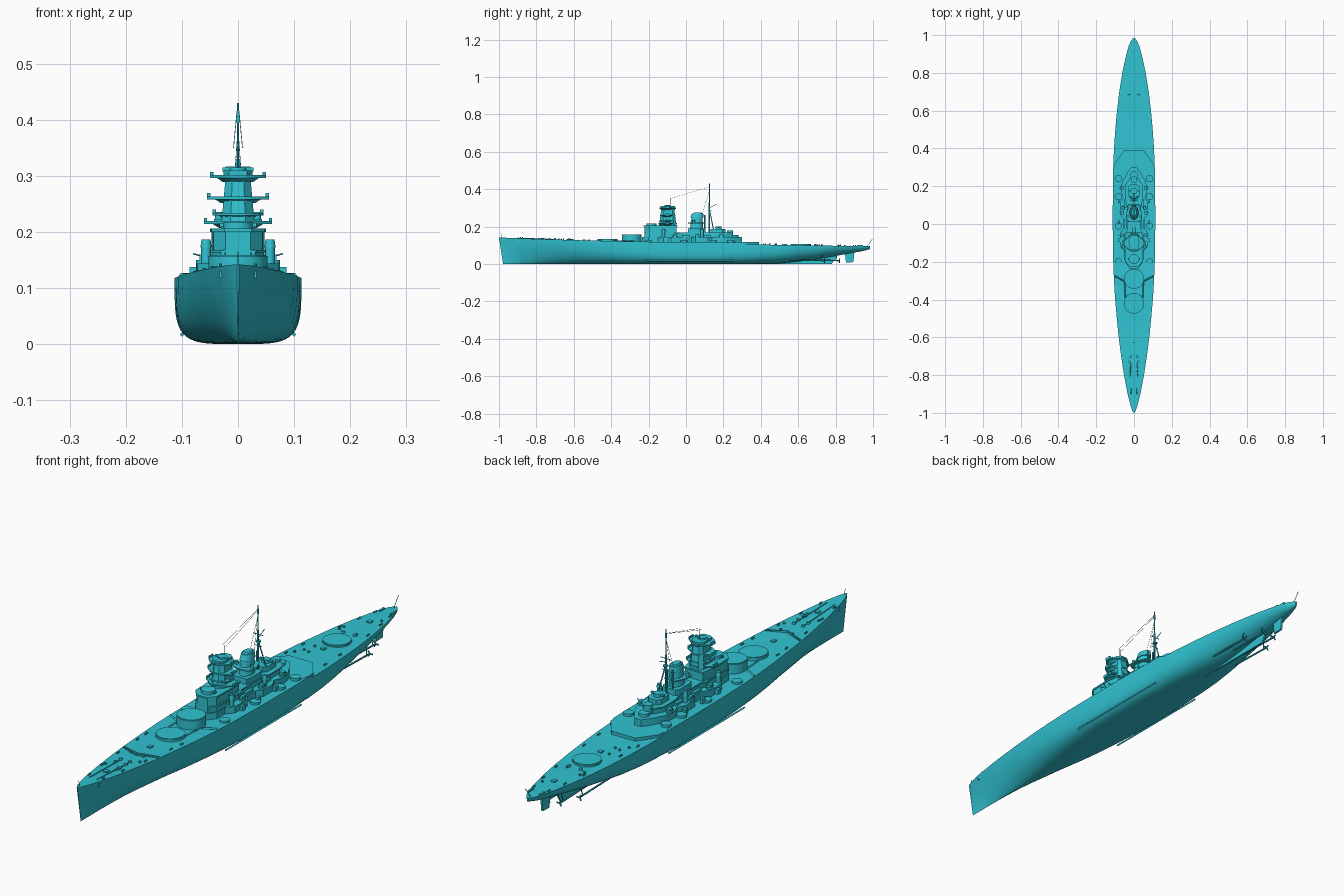
import bpy, bmesh, math, random
from mathutils import Vector

random.seed(4)
paint = bpy.data.materials.new("teal_paint")
paint.diffuse_color = (0.03, 0.55, 0.65, 1)


def finish(name, bm, angle=35):
    bmesh.ops.recalc_face_normals(bm, faces=bm.faces)
    me = bpy.data.meshes.new(name)
    bm.to_mesh(me)
    bm.free()
    for p in me.polygons:
        p.use_smooth = True
    me.set_sharp_from_angle(angle=math.radians(angle))
    me.materials.append(paint)
    ob = bpy.data.objects.new(name, me)
    bpy.context.collection.objects.link(ob)
    return ob


def loft(name, rings, angle=35):
    bm = bmesh.new()
    vs = [[bm.verts.new(p) for p in r] for r in rings]
    n = len(vs[0])
    for a, b in zip(vs, vs[1:]):
        for i in range(n):
            bm.faces.new((a[i], a[(i + 1) % n], b[(i + 1) % n], b[i]))
    bm.faces.new(vs[0])
    bm.faces.new(vs[-1])
    return finish(name, bm, angle)


def prism(name, half, z0, z1, top=1.0, cy=0.0):
    """Mirrored (x, y) half outline, extruded upward with optional taper."""
    pts = half + [(-x, y) for x, y in reversed(half)]
    return loft(name, [[(x, y, z0) for x, y in pts],
                       [(x * top, cy + (y - cy) * top, z1) for x, y in pts]])


def box(name, x, y, z0, sx, sy, h):
    pts = [(-1, -1), (1, -1), (1, 1), (-1, 1)]
    return loft(name, [[(x + a * sx / 2, y + b * sy / 2, z) for a, b in pts] for z in (z0, z0 + h)])


def cyl(name, x, y, z0, r, h, r2=None, n=24, sy=1.0, rake=0.0):
    r2 = r if r2 is None else r2
    return loft(name, [[(x + q * math.cos(2 * math.pi * i / n),
                         y + dy + q * sy * math.sin(2 * math.pi * i / n), z)
                        for i in range(n)] for q, z, dy in ((r, z0, 0), (r2, z0 + h, rake))])


def rod(name, p, q, r=0.0015, n=6):
    p, q = Vector(p), Vector(q)
    rot = (q - p).to_track_quat('Z', 'Y')
    c = [rot @ Vector((r * math.cos(2 * math.pi * i / n), r * math.sin(2 * math.pi * i / n), 0)) for i in range(n)]
    return loft(name, [[p + v for v in c], [q + v for v in c]])


def interp(tab, y):
    for (a, u), (b, v) in zip(tab, tab[1:]):
        if y <= b:
            return u + (v - u) * max(0, (y - a) / (b - a))
    return tab[-1][1]


# Hull lines: deck half width, deck height, bottom height, section fullness
WIDTH = [(-1, .002), (-.985, .010), (-.96, .019), (-.9, .034), (-.8, .053), (-.7, .068), (-.6, .081),
         (-.5, .091), (-.4, .100), (-.3, .106), (-.2, .110), (0, .113), (.2, .112), (.3, .110), (.4, .106),
         (.5, .099), (.6, .090), (.7, .078), (.8, .062), (.88, .045), (.93, .032), (.965, .019), (.985, .004)]
DECK = [(-1, .142), (-.8, .134), (-.6, .128), (-.4, .123), (-.2, .119), (.29, .116), (.31, .106), (.6, .1), (1, .095)]
KEEL = [(-1, 0), (.38, 0), (.5, .004), (.6, .013), (.7, .026), (.8, .043), (.88, .058), (.94, .068), (.985, .08)]
FULL = [(-1, 1), (-.9, 1.2), (-.7, 1.6), (-.5, 2.3), (-.3, 3.4), (-.1, 4.4), (.15, 4.4), (.35, 3.4),
        (.6, 2.2), (.8, 1.9), (.985, 1.8)]


def deck(y):
    return interp(DECK, y)


ys = sorted(set([a for a, _ in WIDTH] + [a for a, _ in DECK[:-1]] + [-.94 + .04 * i for i in range(48)]))
rings = []
for y in ys:
    w, zt, zb, n = (interp(t, y) for t in (WIDTH, DECK, KEEL, FULL))
    half = []
    for k in range(1, 15):
        s = (k / 14) ** 2.2
        rake = .022 * (1 - s) * max(0, (-.8 - y) / .2)
        half.append((w * (1 - (1 - s) ** n) ** (1 / n), y + rake, zb + (zt - zb) * s))
    rake = .022 * max(0, (-.8 - y) / .2)
    rings.append([(-x, b, z) for x, b, z in reversed(half)] + [(0, y + rake, zb)] + half)
loft("hull", rings, 40)
prism("deck_break", [(.098, .24), (.107, .29), (.104, .32), (.052, .39)], .09, .117)

# Stern gear: skeg, rudder, shafts, propellers
loft("skeg", [[(x, .42, .001), (x, .78, .001), (x, .81, .05), (x, .5, .02)] for x in (-.003, .003)])
loft("rudder", [[(x, .855, .008), (x, .895, .01), (x, .9, .062), (x, .85, .062)] for x in (-.004, .004)])
for s in (-1, 1):
    for x, y0, y1 in ((.025, .6, .82), (.055, .5, .74)):
        rod("propeller_shaft", (s * x, y0, .024), (s * x, y1, .018), .0035, 8)
        rod("shaft_strut", (s * x, y1 - .02, .018), (s * x * .9, y1 - .01, .06), .002)
        for k in range(3):
            a = k * 2.094
            rod("propeller_blade", (s * x, y1, .018),
                (s * x + .013 * math.cos(a), y1, .018 + .013 * math.sin(a)), .003)

# Main gun barbettes
for y, r, top in ((-.42, .054, .133), (-.29, .053, .157), (.615, .053, .106)):
    cyl("barbette", 0, y, .08, r, top - .08, n=48)
    cyl("barbette_ring", 0, y, top, r * .94, .002, n=48)

# Deckhouses
prism("deckhouse_lower", [(.022, -.235), (.048, -.2), (.048, -.15), (.072, -.12), (.075, -.05), (.056, -.02),
                          (.056, .03), (.074, .05), (.075, .11), (.058, .14), (.07, .17), (.064, .22),
                          (.036, .27), (.014, .3)], .1, .144)
prism("deckhouse_upper", [(.03, -.22), (.046, -.19), (.046, -.06), (.034, -.04), (.034, .1),
                          (.042, .13), (.042, .2), (.02, .235)], .144, .168)
prism("deckhouse_lip", [(.032, -.222), (.05, -.19), (.05, -.05), (.038, -.035), (.038, .1),
                        (.047, .13), (.047, .205), (.022, .243)], .163, .168)
prism("aft_control_house", [(.018, .13), (.028, .145), (.028, .195), (.016, .21)], .168, .188)
cyl("aft_director", 0, .175, .188, .016, .012)
box("aft_rangefinder", 0, .175, .192, .056, .009, .007)
cyl("aft_platform", 0, .26, .144, .02, .012)
cyl("aft_lower_director", 0, .235, .144, .017, .035)

# Bridge block and tower
prism("bridge_block", [(.022, -.222), (.044, -.195), (.047, -.1), (.04, -.05)], .144, .204)
prism("bridge_roof", [(.024, -.226), (.047, -.197), (.05, -.1), (.042, -.045)], .2, .206)
cyl("conning_tower", 0, -.185, .206, .026, .012)
box("forward_rangefinder", 0, -.185, .209, .066, .009, .007)
prism("tower", [(.014, -.145), (.031, -.125), (.031, -.065), (.018, -.05)], .2, .302, .7, -.098)
for z, w, d in ((.214, .061, .05), (.229, .045, .045), (.258, .055, .042), (.296, .05, .044)):
    outline = [(.014, -.098 - d), (.03, -.1 - d * .75), (w, -.112), (w, -.088), (.028, -.1 + d * .7), (.012, -.098 + d)]
    prism("tower_platform", outline, z, z + .005)
    prism("platform_bracket", [(x * .55, -.098 + (y + .098) * .75) for x, y in outline], z - .007, z, 1.35, -.098)
    for s in (-1, 1):
        box("platform_wing_bulwark", s * (w - .003), -.1, z + .005, .006, .024, .006)
prism("tower_top", [(.016, -.135), (.026, -.12), (.026, -.075), (.014, -.06)], .3, .309)
cyl("main_director", 0, -.1, .309, .015, .006)
box("main_rangefinder", 0, -.1, .308, .056, .008, .007)
rod("tower_pole", (0, -.085, .31), (0, -.085, .352), .0015)

# Funnel with raked cap
cyl("funnel", 0, .055, .16, .027, .088, .021, 32, 1.4, .004)
cyl("funnel_cap", 0, .059, .248, .024, .022, .02, 32, 1.5, .003)
cyl("funnel_mouth", 0, .062, .27, .016, .005, .013, 32, 1.5)
prism("funnel_casing", [(.03, .01), (.036, .03), (.036, .09), (.028, .105)], .16, .19)
prism("searchlight_platform", [(.02, .01), (.043, .025), (.043, .055), (.024, .1)], .218, .223)
for s in (-1, 1):
    cyl("searchlight", s * .034, .04, .223, .007, .012, n=16)
    rod("steam_pipe", (s * .012, .1, .17), (s * .011, .1, .262), .003, 8)

# Main mast, yards and rigging
rod("main_mast", (0, .125, .16), (0, .125, .33), .004, 10)
rod("topmast", (0, .125, .33), (0, .125, .43), .002, 8)
box("mast_top_sensor", 0, .125, .395, .006, .004, .02)
for s in (-1, 1):
    rod("mast_leg", (s * .022, .15, .168), (0, .126, .29), .0025)
    rod("mast_stay", (s * .01, .08, .24), (0, .122, .385), .0006)
    rod("aerial", (s * .008, -.085, .35), (s * .002, .125, .413), .0006)
rod("yard", (-.022, .125, .315), (.022, .125, .315), .0014)
rod("lower_yard", (-.016, .125, .27), (.016, .125, .27), .0014)
rod("gaff", (0, .125, .3), (0, .165, .32), .0014)
cyl("mast_top", 0, .127, .285, .01, .004, n=12)

# Broadside gear: side directors, mounts, boats
for s in (-1, 1):
    for y in (-.12, .085):
        cyl("side_director_tower", s * .057, y, .13, .0085, .045, n=16)
        cyl("side_director_head", s * .057, y, .172, .01, .014, .008, 16)
    for y in (-.06, .06, .19):
        cyl("side_mount_base", s * .062, y, .144, .013, .006, n=20)
        box("side_mount", s * .062, y, .15, .014, .02, .01)
        rod("side_mount_barrel", (s * .062, y, .156), (s * .08, y, .161), .0015)
    for y in (-.2, -.01, .145, .24):
        cyl("deck_mount_ring", s * .082, y, .11, .019, .017, n=24)
    for y in (-.085, .01, .12):
        box("light_gun_tub", s * .08, y, .115, .012, .018, .022)
    for y in (0, .11):
        box("boat", s * .045, y, .144, .012, .045, .01)
    # Deck edge wing walls beside the forward barbette and breakwaters
    rod("wing_wall", (s * .055, -.3, .122), (s * .103, -.275, .122), .004, 4)
    rod("side_rail", (s * .046, -.39, .124), (s * .05, -.29, .122), .003, 4)
    for k, y in enumerate((-.6, -.607)):
        loft("breakwater", [[(0, y - .03, .125), (0, y - .027, .125), (0, y - .027, .137 - k * .004), (0, y - .03, .137 - k * .004)],
                            [(s * .076, y, .125), (s * .076, y + .003, .125), (s * .076, y + .003, .131), (s * .076, y, .131)]])
    # Bollards, capstans, vents
    for y in (-.88, -.78, -.66, -.52, -.46, .42, .52, .72, .82, .9):
        x = interp(WIDTH, y) * .82
        for d in (-.005, .005):
            cyl("bollard", s * x, y + d, deck(y) - .003, .0028, .009, n=10)
    for y, x in ((-.7, .02), (-.73, .022), (.69, .025)):
        cyl("capstan", s * x, y, deck(y) - .003, .007, .01, .006, 16)
    for i in range(9):
        y = random.choice((random.uniform(-.82, -.5), random.uniform(.44, .85)))
        x = random.uniform(.25, .75) * interp(WIDTH, y)
        if not .54 < y < .69:
            cyl("mushroom_vent", s * x, y, deck(y) - .003, .0035, .009, .005, 10)
    rod("anchor_chain", (s * .02, -.7, deck(-.7) + .001), (s * .016, -.9, deck(-.9) + .001), .002)
    box("anchor", s * .03, -.9, .118, .006, .02, .012)
    box("stern_fairlead", s * .025, .93, deck(.93) - .003, .008, .03, .008)
    rod("bilge_keel", (s * .1, -.22, .017), (s * .1, .25, .017), .004, 4)

for y in (-.545, -.82, .53, .82):
    box("deck_hatch", 0, y, deck(y) - .003, .016, .018, .008)
rod("bow_staff", (0, -.985, .138), (0, -.99, .165), .001)
rod("stern_staff", (0, .965, .09), (0, .998, .135), .0013)
